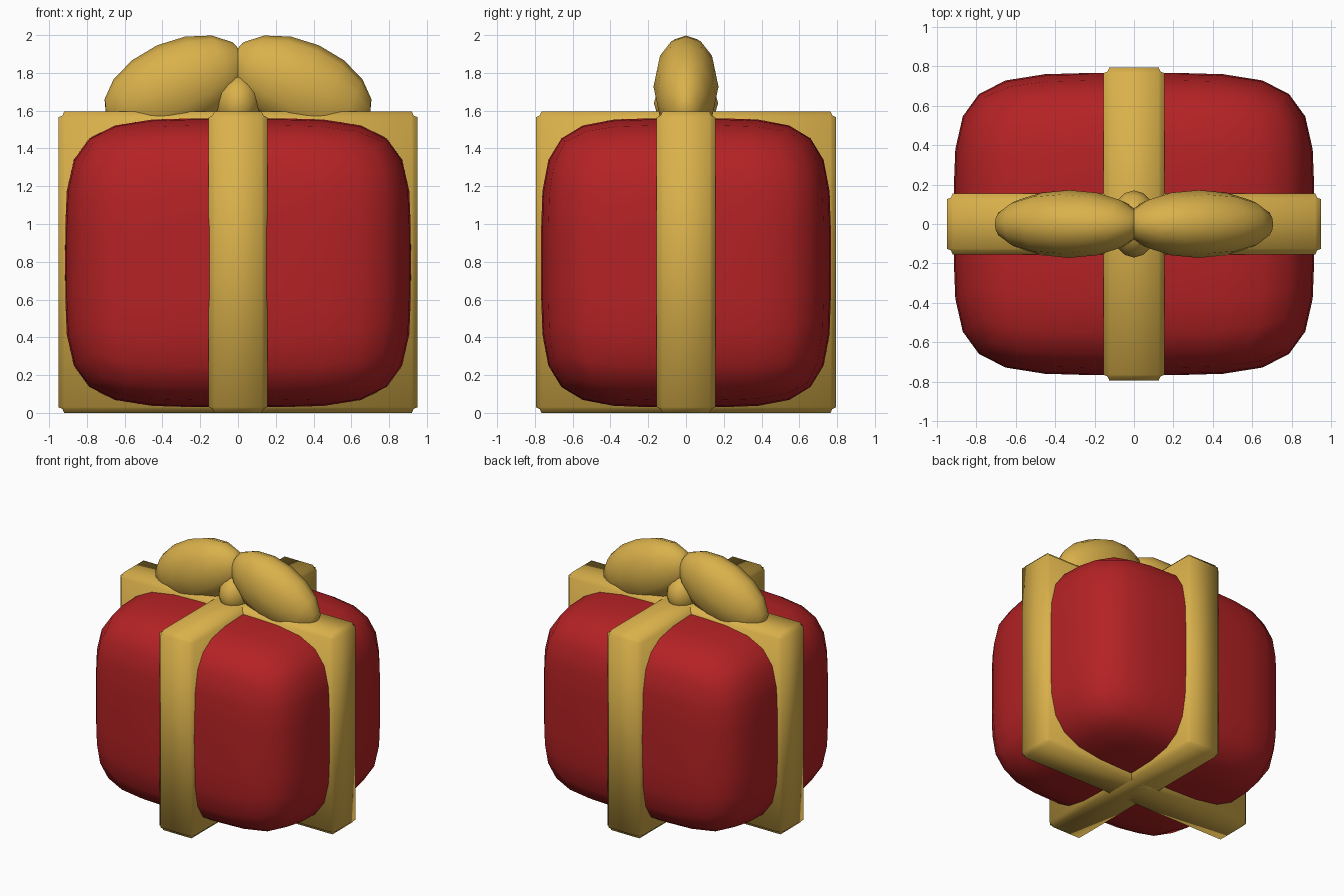
import bpy, bmesh, math
from mathutils import Matrix, Vector

if "Cube" in bpy.data.objects:
    bpy.data.objects.remove(bpy.data.objects["Cube"])


def material(name, rgb):
    m = bpy.data.materials.new(name)
    m.diffuse_color = (*rgb, 1)
    m.use_nodes = True
    m.node_tree.nodes["Principled BSDF"].inputs["Base Color"].default_value = m.diffuse_color
    return m


RED = material("red_wrap", (0.46, 0.016, 0.018))
GOLD = material("gold_ribbon", (0.70, 0.44, 0.07))


def finish(bm, name, mat):
    bmesh.ops.recalc_face_normals(bm, faces=bm.faces)
    for f in bm.faces:
        f.smooth = True
    me = bpy.data.meshes.new(name)
    bm.to_mesh(me)
    bm.free()
    me.materials.append(mat)
    ob = bpy.data.objects.new(name, me)
    bpy.context.collection.objects.link(ob)
    return ob


# Puffy parcel: gridded cube pushed onto a superellipsoid
def parcel(half, centre, power):
    bm = bmesh.new()
    bmesh.ops.create_cube(bm, size=2)
    bmesh.ops.subdivide_edges(bm, edges=bm.edges[:], cuts=7, use_grid_fill=True)
    for v in bm.verts:
        n = sum(abs(c) ** power for c in v.co) ** (1 / power)
        v.co = Vector(c / n * h for c, h in zip(v.co, half)) + Vector(centre)
    return finish(bm, "parcel", RED)


# Ribbon band: slab with small stepped (concave) edges, right round the parcel
def band(name, hx, hy, height):
    bm = bmesh.new()
    bmesh.ops.create_cube(bm, size=1)
    for v in bm.verts:
        v.co = Vector((v.co.x * 2 * hx, v.co.y * 2 * hy, (v.co.z + 0.5) * height))
    bmesh.ops.bevel(bm, geom=bm.edges[:], offset=0.03, segments=2,
                    profile=0.1, affect='EDGES')
    return finish(bm, name, GOLD)


# Bow pieces: low-poly ellipsoids with their poles along x
def ellipsoid(name, radii, centre, tilt=0):
    bm = bmesh.new()
    bmesh.ops.create_uvsphere(bm, u_segments=12, v_segments=8, radius=1)
    m = (Matrix.Translation(centre) @ Matrix.Rotation(math.radians(tilt), 4, 'Y')
         @ Matrix.Diagonal((*radii, 1)) @ Matrix.Rotation(math.pi / 2, 4, 'Y'))
    bmesh.ops.transform(bm, matrix=m, verts=bm.verts)
    return finish(bm, name, GOLD)


parcel((0.915, 0.767, 0.765), (0, 0, 0.795), 4.6)
band("ribbon_front_to_back", 0.155, 0.795, 1.595)
band("ribbon_side_to_side", 0.95, 0.155, 1.595)

for side, name in ((-1, "bow_loop_left"), (1, "bow_loop_right")):
    ellipsoid(name, (0.402, 0.172, 0.24), (side * 0.33, 0, 1.727), side * 24)
ellipsoid("bow_knot", (0.12, 0.17, 0.155), (0, 0, 1.64))
